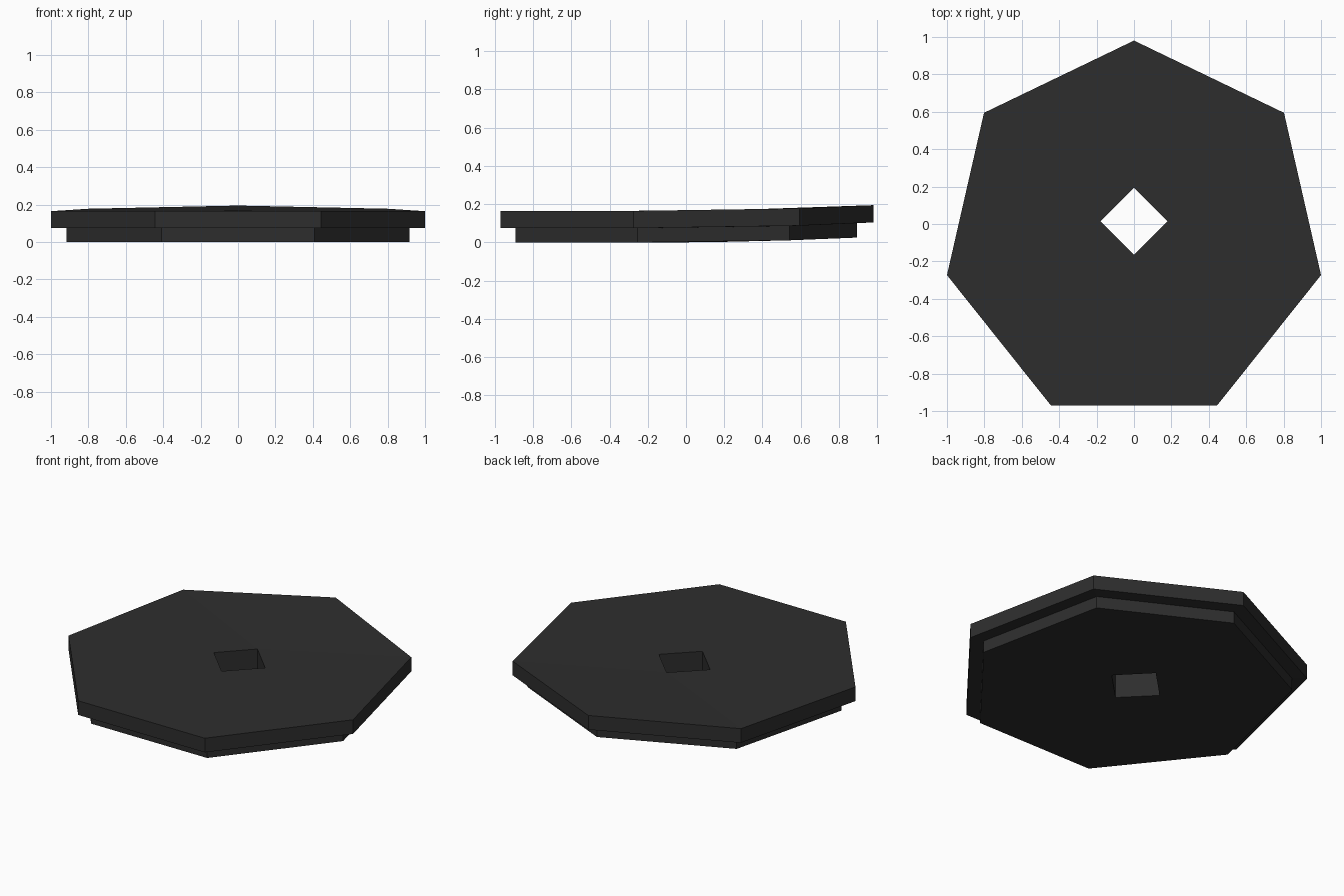
import bpy, bmesh, math
from mathutils import Vector

if "Cube" in bpy.data.objects:
    bpy.data.objects.remove(bpy.data.objects["Cube"])

CY = -0.045          # centre of the heptagon
HOLE_Y = 0.015       # centre of the square hole


def lift(y):
    # the plate curls gently upward toward its back corner
    return 0.03 * max(0.0, (y + 0.28) / 1.26) ** 2.3


def ring(bm, sides, radius, cy, z):
    pts = []
    for i in range(sides):
        a = math.pi / 2 + math.tau * i / sides
        y = cy + radius * math.sin(a)
        pts.append(bm.verts.new((radius * math.cos(a), y, z + lift(y))))
    return pts


def band(bm, a, b):
    n = len(a)
    for i in range(n):
        j = (i + 1) % n
        bm.faces.new((a[i], a[j], b[j], b[i]))


def cap(bm, outer, hole, normal):
    edges = []
    for loop in (outer, hole):
        for i, v in enumerate(loop):
            w = loop[(i + 1) % len(loop)]
            edges.append(bm.edges.get((v, w)) or bm.edges.new((v, w)))
    bmesh.ops.triangle_fill(bm, edges=edges, use_beauty=True, normal=Vector(normal))


bm = bmesh.new()
# stepped heptagonal outside: wide rim above, narrower foot below
rim_top = ring(bm, 7, 1.0257, CY, 0.165)
rim_low = ring(bm, 7, 1.0257, CY, 0.075)
foot_top = ring(bm, 7, 0.94, CY, 0.075)
foot_low = ring(bm, 7, 0.94, CY, 0.0)
for a, b in ((rim_top, rim_low), (rim_low, foot_top), (foot_top, foot_low)):
    band(bm, a, b)

# square hole through the middle
hole_top = ring(bm, 4, 0.18, HOLE_Y, 0.165)
hole_low = ring(bm, 4, 0.18, HOLE_Y, 0.0)
band(bm, hole_top, hole_low)

# top and bottom surfaces around the hole
cap(bm, rim_top, hole_top, (0, 0, 1))
cap(bm, foot_low, hole_low, (0, 0, -1))
bmesh.ops.recalc_face_normals(bm, faces=bm.faces)

mesh = bpy.data.meshes.new("stepped_plate")
bm.to_mesh(mesh)
bm.free()
mat = bpy.data.materials.new("dark grey")
mat.diffuse_color = (0.027, 0.027, 0.027, 1)
mat.use_nodes = True
mat.node_tree.nodes["Principled BSDF"].inputs["Base Color"].default_value = mat.diffuse_color
mesh.materials.append(mat)
plate = bpy.data.objects.new("stepped_plate", mesh)
bpy.context.collection.objects.link(plate)
